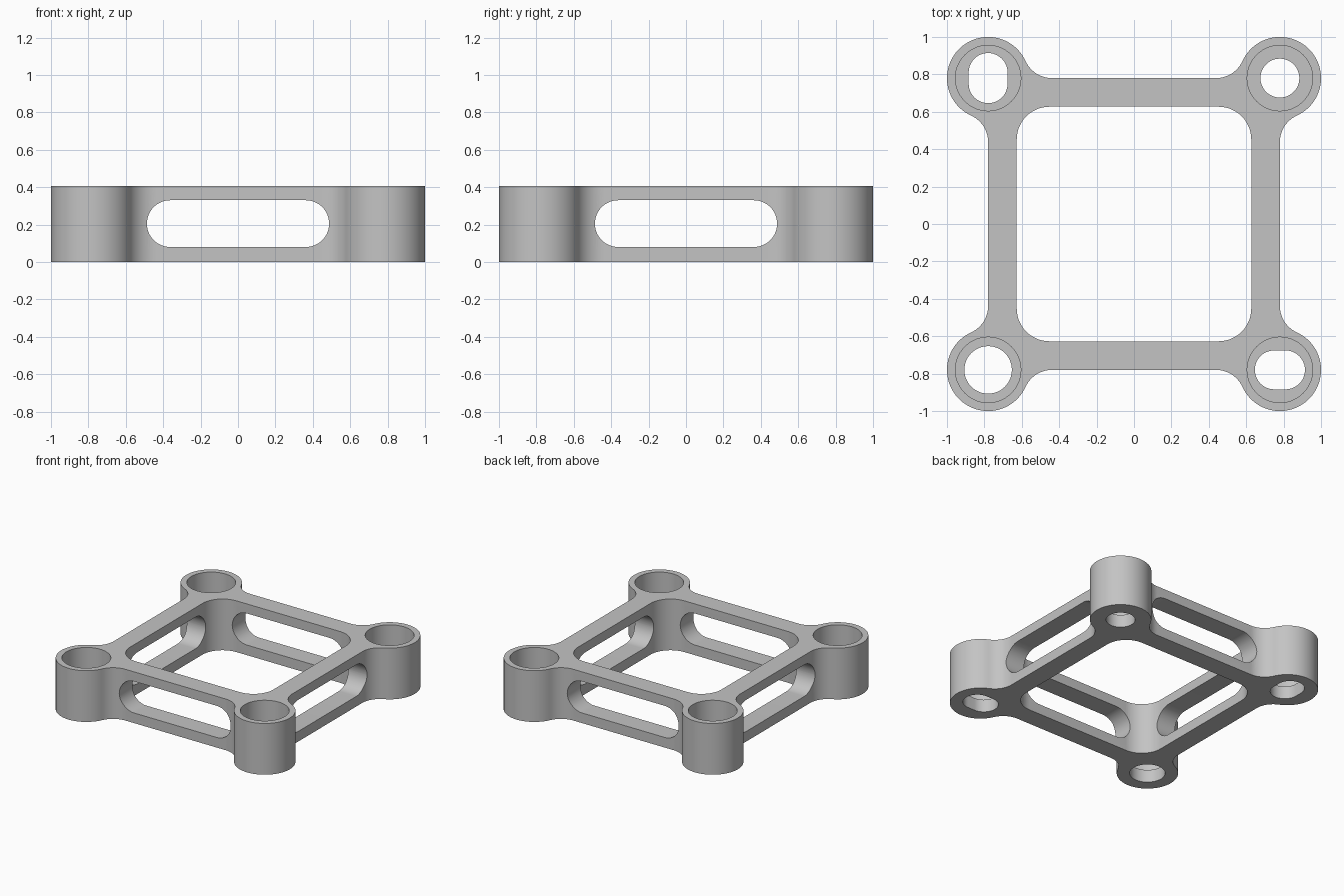
import bpy, bmesh
from math import pi, cos, sin, atan2, sqrt, radians
from mathutils import Matrix, Vector

old = bpy.data.objects.get("Cube")
if old:
    bpy.data.objects.remove(old, do_unlink=True)

HEIGHT, FLOOR = 0.405, 0.1
CORNER, BOSS_R, FILLET = 0.78, 0.22, 0.155
INNER, INNER_R = 0.627, 0.175

grey = bpy.data.materials.new("grey")
grey.use_nodes = True
colour = (0.55, 0.55, 0.55, 1)
grey.diffuse_color = colour
grey.node_tree.nodes["Principled BSDF"].inputs["Base Color"].default_value = colour


def arc(cx, cy, r, start, end, steps):
    return [(cx + r * cos(start + (end - start) * i / steps),
             cy + r * sin(start + (end - start) * i / steps)) for i in range(steps + 1)]


def rounded(hx, hy, r, steps=16, cx=0, cy=0):
    """Rounded rectangle, slot or circle outline."""
    pts = []
    for k, (sx, sy) in enumerate([(1, 1), (-1, 1), (-1, -1), (1, -1)]):
        pts += arc(cx + sx * (hx - r), cy + sy * (hy - r), r, k * pi / 2, (k + 1) * pi / 2, steps)
    return pts


def prism(name, outline, z0, z1, matrix=Matrix()):
    bm = bmesh.new()
    face = bm.faces.new([bm.verts.new((x, y, z0)) for x, y in outline])
    bmesh.ops.remove_doubles(bm, verts=bm.verts[:], dist=1e-5)
    top = bmesh.ops.extrude_face_region(bm, geom=bm.faces[:])["geom"]
    bmesh.ops.translate(bm, vec=(0, 0, z1 - z0),
                        verts=[v for v in top if isinstance(v, bmesh.types.BMVert)])
    bmesh.ops.recalc_face_normals(bm, faces=bm.faces[:])
    bm.transform(matrix)
    mesh = bpy.data.meshes.new(name)
    bm.to_mesh(mesh)
    bm.free()
    mesh.materials.append(grey)
    obj = bpy.data.objects.new(name, mesh)
    bpy.context.collection.objects.link(obj)
    return obj


# Outline of one corner boss with its two fillets, turned to all four corners
dx = sqrt((BOSS_R + FILLET) ** 2 - FILLET ** 2)
t = atan2(FILLET, dx)
boss = arc(CORNER + FILLET, CORNER - dx, FILLET, pi, pi / 2 + t, 12)
boss += arc(CORNER, CORNER, BOSS_R, t - pi / 2, pi - t, 48)[1:-1]
boss += arc(CORNER - dx, CORNER + FILLET, FILLET, -t, -pi / 2, 12)
outline = []
for k in range(4):
    turn = Matrix.Rotation(k * pi / 2, 2)
    outline += [tuple(turn @ Vector(p)) for p in boss]
frame = prism("mounting_frame", outline, 0, HEIGHT)

# Central opening
cutters = [prism("centre_cutter", rounded(INNER, INNER, INNER_R), -0.1, 0.6)]

# Long side windows through opposite walls
for name, angle in (("front_back", 0), ("left_right", pi / 2)):
    place = (Matrix.Translation((0, 0, 0.205)) @ Matrix.Rotation(angle, 4, "Z")
             @ Matrix.Rotation(pi / 2, 4, "X"))
    cutters.append(prism(name + "_window_cutter", rounded(0.487, 0.125, 0.1249), -1.2, 1.2, place))

# Counterbores and the differing holes beneath them
holes = [(1, 1, 0.104, 0.104), (-1, 1, 0.104, 0.134),
         (-1, -1, 0.127, 0.127), (1, -1, 0.134, 0.104)]
for sx, sy, hx, hy in holes:
    x, y = sx * CORNER, sy * CORNER
    cutters.append(prism("bore_cutter", rounded(0.175, 0.175, 0.175, 14, x, y), FLOOR, 0.6))
    cutters.append(prism("hole_cutter", rounded(hx, hy, min(hx, hy), 12, x, y), -0.1, 0.3))

bpy.context.view_layer.objects.active = frame
for cutter in cutters:
    mod = frame.modifiers.new("cut", "BOOLEAN")
    mod.operation, mod.solver, mod.object = "DIFFERENCE", "EXACT", cutter
    bpy.ops.object.modifier_apply(modifier=mod.name)
    bpy.data.objects.remove(cutter, do_unlink=True)

bpy.ops.object.select_all(action="DESELECT")
frame.select_set(True)
bpy.ops.object.shade_smooth_by_angle(angle=radians(30))
